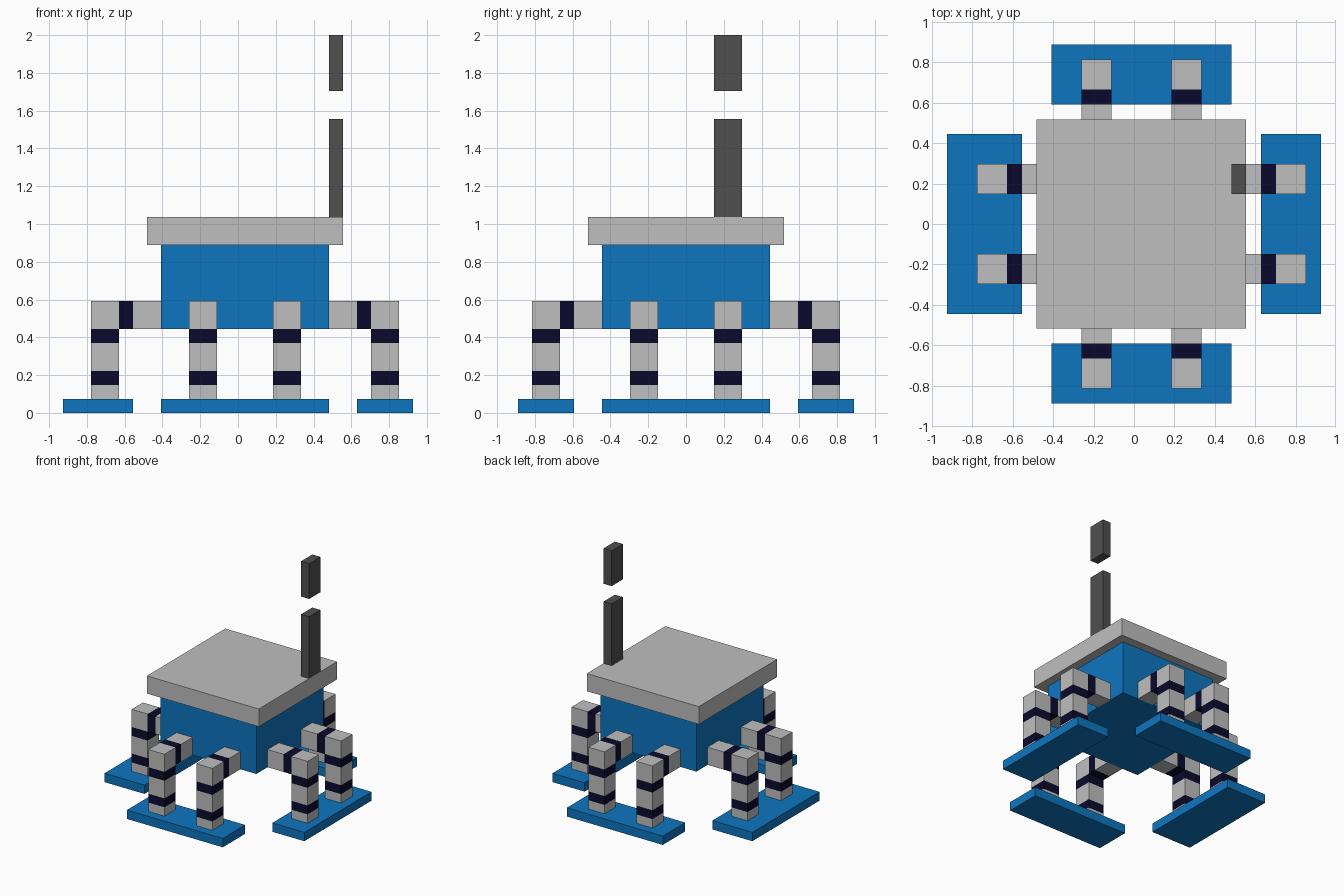
import bpy, bmesh, math
from mathutils import Matrix, Vector

cube = bpy.data.objects.get("Cube")
if cube:
    bpy.data.objects.remove(cube, do_unlink=True)

U = 2 / 27                      # one block unit
CENTRE = Vector((0.5, 0, 0))    # middle of the body, in block units


def material(name, rgb):
    m = bpy.data.materials.new(name)
    m.use_nodes = True
    m.diffuse_color = (*rgb, 1)
    m.node_tree.nodes["Principled BSDF"].inputs["Base Color"].default_value = (*rgb, 1)
    return m


GREY = material("light grey", (0.52, 0.52, 0.52))
BLUE = material("blue", (0.004, 0.181, 0.527))
NAVY = material("dark navy", (0.003, 0.003, 0.026))
DARK = material("dark grey", (0.08, 0.08, 0.08))


def add_box(bm, lo, hi):
    lo, hi = Vector(lo), Vector(hi)
    mat = Matrix.Translation((lo + hi) / 2) @ Matrix.Diagonal((*(hi - lo), 1))
    bmesh.ops.create_cube(bm, size=1, matrix=mat)


def finish(bm, name, mats):
    bmesh.ops.scale(bm, vec=(U, U, U), verts=bm.verts)
    bmesh.ops.recalc_face_normals(bm, faces=bm.faces)
    me = bpy.data.meshes.new(name)
    bm.to_mesh(me)
    bm.free()
    for m in mats:
        me.materials.append(m)
    ob = bpy.data.objects.new(name, me)
    bpy.context.collection.objects.link(ob)
    return ob


def box(name, lo, hi, mat):
    bm = bmesh.new()
    add_box(bm, lo, hi)
    return finish(bm, name, [mat])


def extrude_steps(bm, direction, steps):
    """Extrude the face that looks along direction; each step is (length, material index)."""
    d = Vector(direction)
    bm.normal_update()
    face = max(bm.faces, key=lambda f: f.normal.dot(d))
    for length, index in steps:
        face = bmesh.ops.extrude_discrete_faces(bm, faces=[face])["faces"][0]
        bmesh.ops.translate(bm, vec=d * length, verts=face.verts)
        for e in face.edges:
            for f in e.link_faces:
                if f != face:
                    f.material_index = index
    face.material_index = 0


def leg(name, side, angle):
    """Bent striped leg: knee block, arm in to the body, shin down to the foot."""
    bm = bmesh.new()
    add_box(bm, (9, side - 1, 6), (11, side + 1, 8))
    extrude_steps(bm, (-1, 0, 0), [(1, 1), (2, 0)])
    extrude_steps(bm, (0, 0, -1), [(1, 1), (2, 0), (1, 1), (1, 0)])
    turn = Matrix.Translation(CENTRE) @ Matrix.Rotation(angle, 4, 'Z')
    bmesh.ops.transform(bm, matrix=turn, verts=bm.verts)
    finish(bm, name, [GREY, NAVY])


# Body, roof slab and the two chimney pieces
box("body", (-5.5, -6, 6), (6.5, 6, 12), BLUE)
box("roof_slab", (-6.5, -7, 12), (7.5, 7, 14), GREY)
box("chimney_lower", (6.5, 2, 14), (7.5, 4, 21), DARK)
box("chimney_upper", (6.5, 2, 23), (7.5, 4, 27), DARK)

# Flat feet; the right one is a little wider
box("left_foot", (8.5, -6, 0), (12.5, 6, 1), BLUE)
box("right_foot", (-12.5, -6, 0), (-7.5, 6, 1), BLUE)
box("front_foot", (-5.5, -12, 0), (6.5, -8, 1), BLUE)
box("back_foot", (-5.5, 8, 0), (6.5, 12, 1), BLUE)

# Two striped legs on each side
for i, side_name in enumerate(("left", "back", "right", "front")):
    for n, offset in enumerate((-3, 3), 1):
        leg(f"{side_name}_leg_{n}", offset, i * math.pi / 2)
